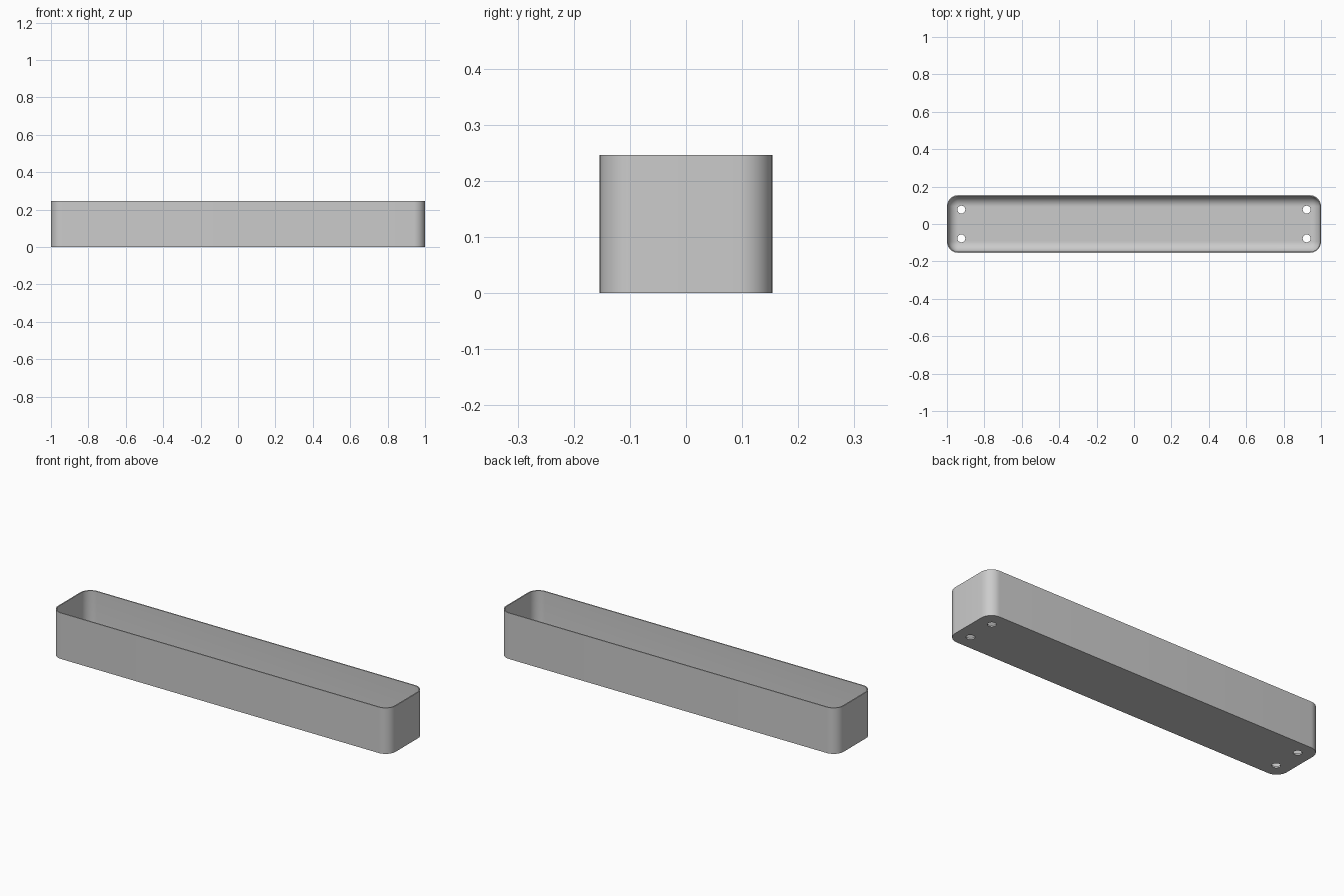
import bpy, bmesh
from math import sin, cos, pi

if "Cube" in bpy.data.objects:
    bpy.data.objects.remove(bpy.data.objects["Cube"])

HX, HY, H = 1.0, 0.154, 0.246      # half length, half width, height
R, WALL, FLOOR = 0.06, 0.006, 0.008
SEG = 10

grey = bpy.data.materials.new("plain grey")
grey.use_nodes = True
colour = (0.6, 0.6, 0.6, 1)
grey.diffuse_color = colour
grey.node_tree.nodes["Principled BSDF"].inputs["Base Color"].default_value = colour


def ring(bm, inset, z):
    """Rounded rectangle loop, pulled in by inset."""
    r = max(R - inset, 0.0005)
    verts = []
    for k, (sx, sy) in enumerate([(1, 1), (-1, 1), (-1, -1), (1, -1)]):
        for i in range(SEG + 1):
            a = (k + i / SEG) * pi / 2
            verts.append(bm.verts.new((sx * (HX - R) + r * cos(a),
                                       sy * (HY - R) + r * sin(a), z)))
    return verts


# Tray: outer wall, rim, inner wall and rounded inner floor edge
bm = bmesh.new()
fillet = R - WALL
levels = [(0, 0), (0, H), (WALL, H)]
for i in range(SEG + 1):
    a = i / SEG * pi / 2
    levels.append((WALL + fillet * (1 - cos(a)), FLOOR + fillet * (1 - sin(a))))
rings = [ring(bm, d, z) for d, z in levels]
for lo, hi in zip(rings, rings[1:]):
    for i in range(len(lo)):
        j = (i + 1) % len(lo)
        bm.faces.new((lo[i], lo[j], hi[j], hi[i]))
bm.faces.new(rings[0][::-1])
bm.faces.new(rings[-1])
bmesh.ops.recalc_face_normals(bm, faces=bm.faces)
mesh = bpy.data.meshes.new("tray")
bm.to_mesh(mesh)
bm.free()
mesh.materials.append(grey)
tray = bpy.data.objects.new("tray", mesh)
bpy.context.collection.objects.link(tray)
bpy.context.view_layer.objects.active = tray

# Drain holes near the four corners
for sx in (-1, 1):
    for sy in (-1, 1):
        bpy.ops.mesh.primitive_cylinder_add(vertices=32, radius=0.021, depth=0.1,
                                            location=(sx * 0.923, sy * 0.077, 0))
        cutter = bpy.context.object
        cutter.name = "hole_cutter"
        cutter.hide_render = True
        cutter.data.materials.append(grey)
        mod = tray.modifiers.new("hole", "BOOLEAN")
        mod.operation, mod.solver, mod.object = "DIFFERENCE", "EXACT", cutter
        bpy.context.view_layer.objects.active = tray
        bpy.ops.object.modifier_apply(modifier=mod.name)
        bpy.data.objects.remove(cutter)

bpy.ops.object.select_all(action="DESELECT")
tray.select_set(True)
bpy.context.view_layer.objects.active = tray
bpy.ops.object.shade_smooth_by_angle(angle=pi / 6)
